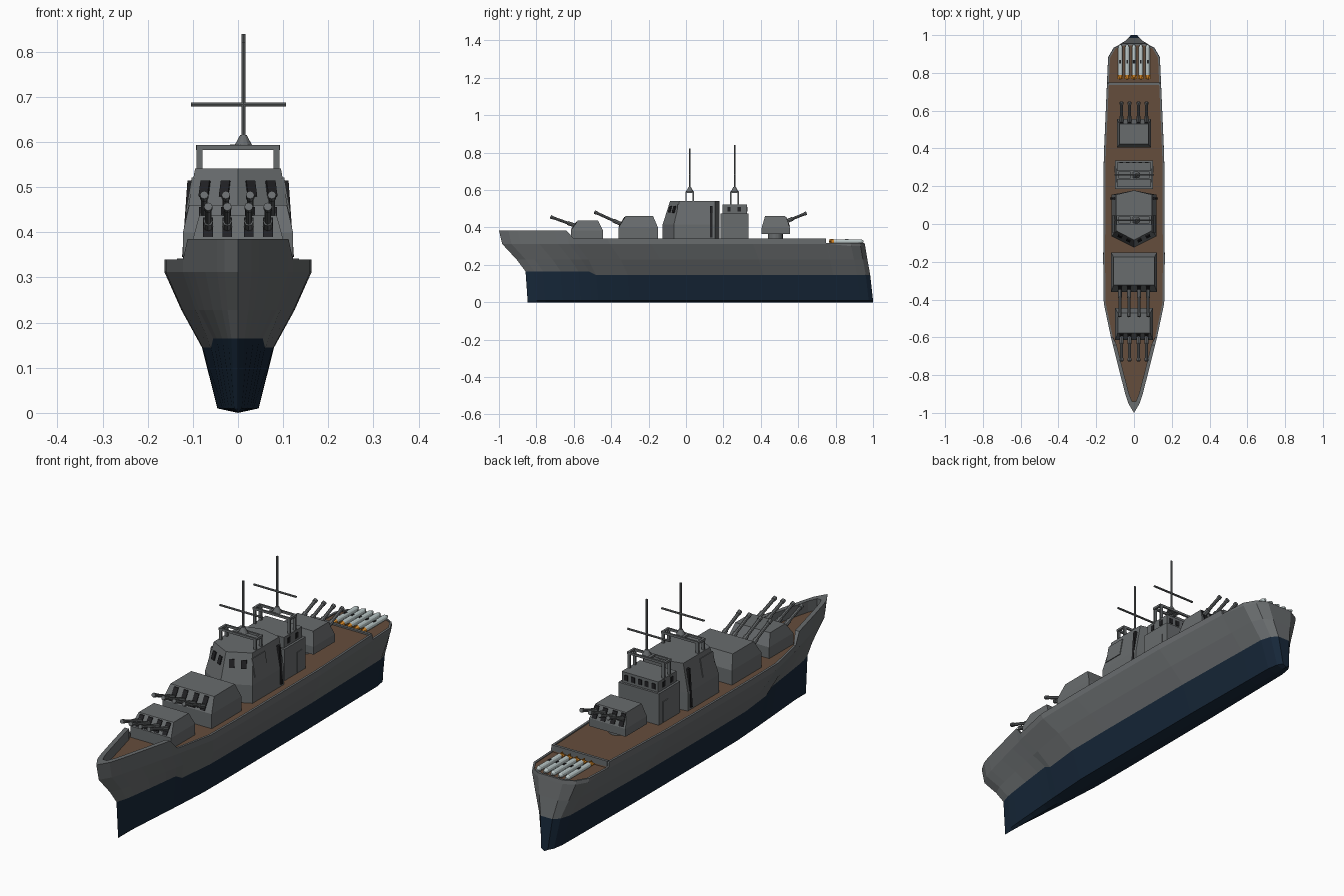
import bpy, bmesh
from math import radians
from mathutils import Vector

if "Cube" in bpy.data.objects:
    bpy.data.objects.remove(bpy.data.objects["Cube"])


def mat(name, r, g, b):
    m = bpy.data.materials.new(name)
    m.diffuse_color = (r, g, b, 1)
    m.use_nodes = True
    m.node_tree.nodes["Principled BSDF"].inputs["Base Color"].default_value = m.diffuse_color
    return m


GREY = mat("grey_paint", .14, .15, .155)
NAVY = mat("navy_paint", .008, .02, .04)
WOOD = mat("wood_deck", .13, .075, .045)
DARK = mat("dark_opening", .015, .015, .017)
PALE = mat("pale_casing", .5, .58, .58)
ORANGE = mat("orange_tail", .7, .25, .02)


def finish(name, bm, mats):
    bmesh.ops.remove_doubles(bm, verts=bm.verts, dist=1e-5)
    bmesh.ops.recalc_face_normals(bm, faces=bm.faces)
    me = bpy.data.meshes.new(name)
    bm.to_mesh(me)
    bm.free()
    for m in mats:
        me.materials.append(m)
    ob = bpy.data.objects.new(name, me)
    bpy.context.collection.objects.link(ob)
    return ob


def loft(name, rings, m=GREY):
    """Skin closed rings of equal length and cap both ends."""
    bm = bmesh.new()
    vs = [[bm.verts.new(p) for p in r] for r in rings]
    n = len(vs[0])
    for a, b in zip(vs, vs[1:]):
        for i in range(n):
            bm.faces.new((a[i], a[(i + 1) % n], b[(i + 1) % n], b[i]))
    bm.faces.new(vs[0])
    bm.faces.new(vs[-1])
    return finish(name, bm, [m])


def rect(hw, y0, y1, z):
    return [(-hw, y0, z), (hw, y0, z), (hw, y1, z), (-hw, y1, z)]


def box(name, loc, size, m=GREY, rot=(0, 0, 0)):
    x, y, z = (s / 2 for s in size)
    ob = loft(name, [rect(x, -y, y, -z), rect(x, -y, y, z)], m)
    ob.location = loc
    ob.rotation_euler = [radians(a) for a in rot]
    return ob


def rod(name, a, b, r1, r2=None, m=GREY, sides=8):
    a, b = Vector(a), Vector(b)
    bm = bmesh.new()
    bmesh.ops.create_cone(bm, cap_ends=True, segments=sides, radius1=r1,
                          radius2=r1 if r2 is None else r2, depth=(b - a).length)
    ob = finish(name, bm, [m])
    ob.location = (a + b) / 2
    ob.rotation_euler = (b - a).to_track_quat('Z', 'Y').to_euler()
    return ob


# Hull: stations along the top edge (y, half width), then levels down the side
STATIONS = [(-1, 0), (-.95, .03), (-.9, .046), (-.8, .072), (-.7, .097), (-.64, .112),
            (-.6, .122), (-.42, .16), (-.2, .163), (.35, .16), (.745, .143),
            (.75, .143), (.88, .137), (.93, .108), (.955, .06)]
# width factor, bow y, stern y, z
LEVELS = [(0, -.847, 1, .0), (.28, -.847, 1, .01), (.49, -.858, .985, .145),
          (.77, -.905, .97, .228), (1, -.983, .958, .312)]


def hull_ring(y, hw):
    t = (y + 1) / 1.955
    pts = []
    for i, (f, yb, ye, z) in enumerate(LEVELS):
        if i == 2 and y < -.6:
            z += .02
        pts.append((hw * f, yb + (ye - yb) * t, min(z, .3) if y > .75 else z))
    top = .385 if y < -.62 else .34 if y < .747 else .316
    deck = .335 if y < .747 else .312
    rim = .02 if y < -.62 else .01
    yi, hi = min(max(y, -.94), .945), max(hw - rim, 0)
    return pts + [(hw, y, top), (hi, yi, top), (hi, yi, deck), (0, yi, deck)]


bm = bmesh.new()
rings = [[bm.verts.new(p) for p in hull_ring(*s)] for s in STATIONS]
strip_mat = [1, 1, 0, 0, 0, 0, 0, 2]
for a, b in zip(rings, rings[1:]):
    for i in range(8):
        bm.faces.new((a[i], b[i], b[i + 1], a[i + 1])).material_index = strip_mat[i]
# transom
last = rings[-1]
mid = [bm.verts.new((0, v.co.y, v.co.z)) for v in last[:8]]
for i in range(7):
    bm.faces.new((last[i], mid[i], mid[i + 1], last[i + 1])).material_index = strip_mat[i]
hull = finish("hull", bm, [GREY, NAVY, WOOD])
mirror = hull.modifiers.new("mirror", 'MIRROR')
mirror.use_clip = True
box("stern_deck_step", (0, .743, .325), (.27, .012, .034))


# Gun turrets: d is the facing direction along y
def turret(name, d, hw, yf, yb, z0, zm, z1, inset, gun_x, gun_y, gun_z, tip_y, tip_z):
    loft(name + "_housing", [
        rect(hw, yf, yb, z0), rect(hw, yf, yb, zm),
        rect(hw - .014, yf - d * inset, yb - (-d) * inset * .7, z1)])
    for x in (-gun_x, -gun_x * .36, gun_x * .36, gun_x):
        a, b = Vector((x, gun_y, gun_z)), Vector((x, tip_y, tip_z))
        # dark slot on the sloped face
        zc = (zm + z1) / 2
        slope = -d * inset / (z1 - zm)
        h = (z1 - zm) * .42
        loft(name + "_slot", [
            rect(.011, yf + slope * (-h + zc - zm) - .004, yf + slope * (-h + zc - zm) + .004, zc - h),
            rect(.011, yf + slope * (h + zc - zm) - .004, yf + slope * (h + zc - zm) + .004, zc + h)
        ], DARK).location.x = x
        rod(name + "_barrel", a - (b - a) * .2, b, .0075)
        rod(name + "_sleeve", a - (b - a) * .2, a.lerp(b, .35), .0105)
        rod(name + "_muzzle", a.lerp(b, .9), b, .0095)


turret("front_turret", -1, .1, -.615, -.445, .33, .385, .437, .037,
       .066, -.585, .407, -.725, .457)
turret("second_turret", -1, .122, -.36, -.15, .33, .4, .461, .037,
       .075, -.335, .413, -.49, .483)
turret("rear_turret", 1, .09, .555, .405, .365, .4, .46, .025,
       .066, .53, .43, .645, .477)
rod("rear_turret_pedestal", (0, .478, .33), (0, .478, .37), .04, sides=16)


# Bridge tower with pointed front and back
def bridge_ring(hw, ys, yc, z):
    return [(0, yc, z), (hw, ys, z), (hw, .155, z), (0, .178, z),
            (-hw, .155, z), (-hw, ys, z)]


loft("bridge", [bridge_ring(.118, -.065, -.125, .33), bridge_ring(.118, -.065, -.125, .415),
                bridge_ring(.095, -.035, -.085, .542)])
for s in (-1, 1):
    for x, y in ((.028, -.083), (.073, -.062)):
        box("bridge_window", (s * x, y, .496), (.022, .012, .036), DARK, (-17, 0, s * 26))
    box("bridge_side_panel", (s * .1065, .0, .482), (.006, .09, .08), GREY, (0, -s * 10, 0))
    box("bridge_rear_strip", (s * .112, .135, .43), (.012, .012, .17), DARK, (0, -s * 4, 0))

# Aft deckhouse
loft("aft_deckhouse", [rect(.1, .185, .335, .33), rect(.1, .185, .335, .475)])
loft("aft_lookout", [rect(.09, .195, .325, .475), rect(.09, .195, .325, .522)])
for i in range(5):
    box("aft_window", ((i - 2) * .034, .325, .498), (.018, .005, .024), DARK)
for s in (-1, 1):
    box("aft_door", (s * .1, .29, .385), (.006, .035, .09))
    for y in (.23, .285):
        box("aft_side_window", (s * .09, y, .498), (.005, .018, .024), DARK)


# Masts standing on bar frames
def mast(name, y, base, top):
    for s in (-1, 1):
        box(name + "_frame_beam", (0, y + s * .02, .588), (.185, .008, .01))
        box(name + "_frame_end", (s * .088, y, .588), (.01, .04, .01))
        box(name + "_frame_bridge", (s * .012, y, .59), (.012, .04, .01))
        for t in (-1, 1):
            box(name + "_frame_leg", (s * .085, y + t * .02, (base + .59) / 2),
                (.013, .008, .59 - base))
    rod(name + "_foot", (.012, y, .59), (.012, y, .616), .021, .007, sides=12)
    rod(name + "_pole", (.012, y, .6), (.012, y, top), .0045)
    rod(name + "_yard", (-.104, y, .683), (.106, y, .683), .0045)


mast("fore_mast", .02, .535, .822)
mast("aft_mast", .26, .515, .84)

# Torpedoes on the stern deck, noses aft
for i in range(5):
    x, z = (i - 2) * .036, .325
    rod("torpedo_body", (x, .79, z), (x, .935, z), .0115, m=PALE, sides=12)
    rod("torpedo_nose", (x, .935, z), (x, .95, z), .0115, .005, m=PALE, sides=12)
    rod("torpedo_tail", (x, .79, z), (x, .765, z), .0115, .004, m=ORANGE, sides=12)
    box("torpedo_fin_flat", (x, .778, z), (.03, .022, .003), ORANGE)
    box("torpedo_fin_upright", (x, .778, z), (.003, .022, .024), ORANGE)
    box("torpedo_band", (x, .86, z + .01), (.008, .018, .005), DARK)
